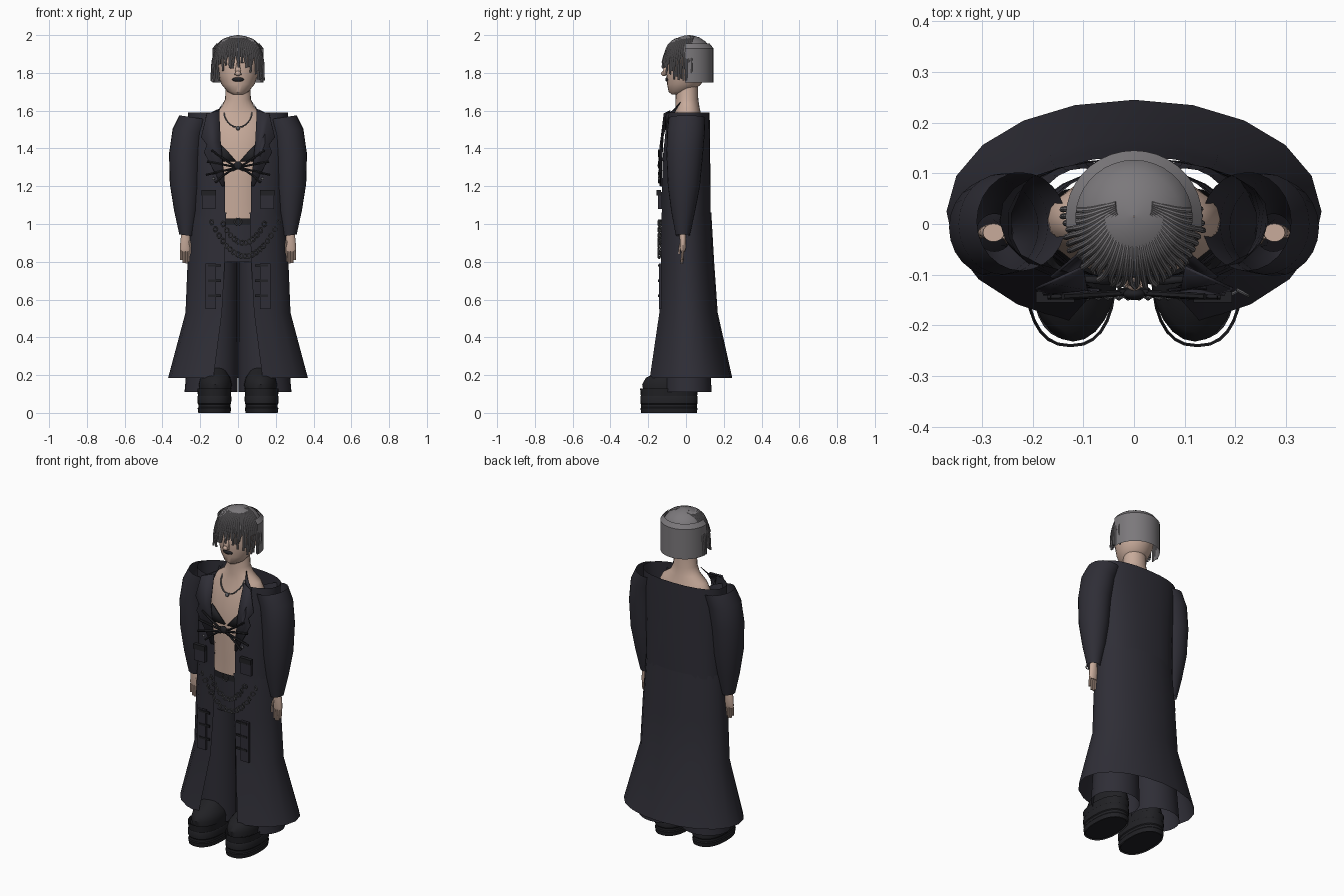
import bpy, bmesh, random
from math import sin, cos, pi, radians, acos
from mathutils import Vector

if "Cube" in bpy.data.objects:
    bpy.data.objects.remove(bpy.data.objects["Cube"])

random.seed(4)

def mat(name, c):
    m = bpy.data.materials.new(name)
    m.diffuse_color = (*c, 1)
    m.use_nodes = True
    m.node_tree.nodes["Principled BSDF"].inputs["Base Color"].default_value = m.diffuse_color
    return m

CLOTH = mat("dark_cloth", (0.028, 0.027, 0.037))
BLACK = mat("black_leather", (0.015, 0.015, 0.018))
SKIN = mat("skin", (0.58, 0.41, 0.33))
HAIR = mat("hair", (0.2, 0.19, 0.2))
METAL = mat("metal", (0.12, 0.12, 0.13))

def make(name, verts, faces, m):
    me = bpy.data.meshes.new(name)
    me.from_pydata(verts, [], faces)
    bm = bmesh.new()
    bm.from_mesh(me)
    bmesh.ops.recalc_face_normals(bm, faces=bm.faces)
    bm.to_mesh(me)
    bm.free()
    ob = bpy.data.objects.new(name, me)
    bpy.context.collection.objects.link(ob)
    me.materials.append(m)
    return ob

def power(v, e):
    return (1 if v >= 0 else -1) * abs(v) ** e

def loft(name, rings, m, n=24, exp=2.0, cap=False, side=1, tilt=0):
    """Closed tube through elliptical rings (cx, cy, z, rx, ry)."""
    v, f = [], []
    for cx, cy, z, rx, ry in rings:
        for i in range(n):
            a = 2 * pi * i / n
            v.append((side * (cx + rx * power(cos(a), 2 / exp)),
                      cy + ry * power(sin(a), 2 / exp), z + tilt * cos(a) * rx))
    for r in range(len(rings) - 1):
        for i in range(n):
            j = (i + 1) % n
            f.append((r * n + i, r * n + j, r * n + n + j, r * n + n + i))
    if cap:
        f += [tuple(range(n)), tuple(range(len(v) - n, len(v)))]
    return make(name, v, f, m)

def open_shell(name, rings, m, n=20, exp=2.3):
    """Sheet around the body, open at the front: (cy, z, rx, ry, half_gap)."""
    v, f = [], []
    for cy, z, rx, ry, gap in rings:
        a0 = -acos((gap / rx) ** (exp / 2))
        for i in range(n + 1):
            a = a0 + (pi - 2 * a0) * i / n
            v.append((rx * power(cos(a), 2 / exp), cy + ry * power(sin(a), 2 / exp), z))
    for r in range(len(rings) - 1):
        for i in range(n):
            k = r * (n + 1) + i
            f.append((k, k + 1, k + n + 2, k + n + 1))
    return make(name, v, f, m)

def panel(name, pts, m, thick=0.006, side=1):
    ob = make(name, [(side * x, y, z) for x, y, z in pts], [tuple(range(len(pts)))], m)
    s = ob.modifiers.new("thickness", "SOLIDIFY")
    s.thickness, s.offset = thick, 0
    return ob

def tubes(name, paths, r, m, res=2):
    cu = bpy.data.curves.new(name, "CURVE")
    cu.dimensions = "3D"
    cu.bevel_depth, cu.bevel_resolution, cu.resolution_u = r, res, 4
    cu.use_fill_caps = True
    for pts in paths:
        sp = cu.splines.new("BEZIER")
        sp.bezier_points.add(len(pts) - 1)
        for b, p in zip(sp.bezier_points, pts):
            b.co = p
            b.handle_left_type = b.handle_right_type = "AUTO"
    cu.materials.append(m)
    ob = bpy.data.objects.new(name, cu)
    bpy.context.collection.objects.link(ob)
    bpy.ops.object.select_all(action="DESELECT")
    bpy.context.view_layer.objects.active = ob
    ob.select_set(True)
    bpy.ops.object.convert(target="MESH")
    return ob

def ball(name, loc, scale, m):
    bpy.ops.mesh.primitive_uv_sphere_add(segments=20, ring_count=12, radius=1, location=loc)
    ob = bpy.context.object
    ob.name, ob.scale = name, scale
    ob.data.materials.append(m)
    return ob

def box(name, loc, size, m):
    bpy.ops.mesh.primitive_cube_add(size=1, location=loc)
    ob = bpy.context.object
    ob.name, ob.scale = name, size
    ob.data.materials.append(m)
    return ob

# Torso, neck and head
loft("torso", [(0, 0, .95, .17, .095), (0, 0, 1.1, .14, .098), (0, 0, 1.25, .15, .104),
               (0, 0, 1.42, .17, .104), (0, .01, 1.52, .17, .085), (0, .01, 1.58, .14, .07),
               (0, .008, 1.615, .09, .064), (0, .005, 1.66, .068, .06), (0, .005, 1.76, .065, .058)], SKIN)
loft("head", [(0, -.05, 1.685, .025, .025), (0, -.03, 1.7, .055, .062), (0, -.01, 1.74, .088, .09),
              (0, 0, 1.79, .105, .104), (0, .005, 1.86, .112, .112), (0, .01, 1.92, .102, .1),
              (0, .01, 1.97, .06, .06)], SKIN, cap=True)
panel("nose_bridge", [(-.008, -.105, 1.85), (.008, -.105, 1.85), (.018, -.115, 1.79), (-.018, -.115, 1.79)], SKIN, .02)
ball("nose_tip", (0, -.117, 1.797), (.016, .015, .014), SKIN)
ball("lips", (0, -.098, 1.765), (.032, .012, .012), BLACK)

# Hair: dome, back curtain and loose strands
loft("hair_dome", [(0, .015, 1.885, .125, .12), (0, .015, 1.93, .117, .114), (0, .015, 1.965, .092, .09),
                   (0, .015, 1.988, .056, .055), (0, .015, 1.998, .02, .02), (0, .015, 2, .001, .001)], HAIR, n=28)
hv = [(.135 * cos(a), .012 + .133 * sin(a), z) for z in (1.75, 1.93)
      for a in [radians(-8 + 196 * i / 20) for i in range(21)]]
hv += [(x * .85, .015 + (y - .015) * .85, 1.955) for x, y, z in hv[21:]]
make("hair_curtain", hv, [(k, k + 1, k + 22, k + 21) for r in (0, 21) for k in range(r, r + 20)], HAIR)
paths = []
for i in range(34):
    a = radians(172 + 196 * i / 33)
    c, s = cos(a), sin(a)
    tip = 1.75 + random.random() * .03 if abs(c) > .8 else 1.79 + random.random() * .07
    w = random.uniform(-.012, .012)
    paths.append([(.035 * c, .035 + .03 * s, 1.99), (.09 * c, .015 + .09 * s, 1.965),
                  (.127 * c, .012 + .125 * s, 1.895), (.133 * c + w, .01 + .134 * s, tip)])
tubes("hair_strands", paths, .0058, HAIR)

# Coat body and flared skirt
open_shell("coat_body", [(0, 1.04, .243, .13, .07), (0, 1.2, .243, .13, .07), (0, 1.35, .25, .128, .085),
                         (.005, 1.48, .26, .122, .11), (.01, 1.59, .265, .115, .13)], CLOTH)
open_shell("coat_skirt", [(.02, .185, .37, .225, .13), (.01, .53, .278, .158, .085),
                          (.006, .8, .267, .143, .07), (0, 1.06, .25, .134, .062)], CLOTH, n=18, exp=2.05)

# Trousers
loft("trouser_hips", [(0, 0, .8, .2, .112), (0, 0, .9, .195, .112), (0, 0, 1.03, .175, .112)], CLOTH)
loft("belt", [(0, 0, .995, .18, .116), (0, 0, 1.03, .178, .116)], BLACK)

for s, lr in ((1, "left"), (-1, "right")):
    loft(lr + "_trouser_leg", [(.143, .01, .11, .14, .125), (.128, .005, .45, .126, .118),
                               (.108, 0, .8, .106, .112), (.1, 0, .9, .098, .11)], CLOTH, side=s)
    # Sleeves, open at the shoulder
    loft(lr + "_sleeve", [(.222, .005, 1.562, .088, .097), (.258, 0, 1.49, .088, .1), (.277, -.007, 1.36, .088, .096),
                          (.279, -.011, 1.2, .082, .085), (.276, -.015, 1.06, .062, .062),
                          (.275, -.017, .94, .036, .037)], CLOTH, side=s, tilt=.15)
    # Hands
    loft(lr + "_palm", [(.277, -.017, .96, .021, .018), (.278, -.016, .92, .026, .017),
                        (.279, -.016, .87, .029, .015), (.279, -.017, .855, .026, .011)], SKIN, 16, cap=True, side=s)
    fingers = [[(s * (.258 + .014 * k), -.016, .87), (s * (.257 + .0145 * k), -.02, .83),
                (s * (.258 + .014 * k), -.022, (.8, .79, .793, .81)[k])] for k in range(4)]
    fingers.append([(s * .258, -.022, .91), (s * .247, -.032, .87), (s * .248, -.034, .84)])
    tubes(lr + "_fingers", fingers, .0068, SKIN)
    # Platform boots
    loft(lr + "_sole", [(.125, -.09, .004, .078, .138), (.125, -.09, .12, .078, .138)], BLACK, 28, 2.4, True, s)
    wall = [(0, .085, .147), (.025, .089, .151), (.03, .085, .147), (.045, .085, .147), (.05, .089, .151),
            (.085, .09, .152), (.09, .087, .149), (.13, .091, .153)]
    loft(lr + "_sole_wall", [(.125, -.09, z, a, b) for z, a, b in wall], BLACK, 28, 2.4, side=s)
    loft(lr + "_boot_upper", [(.12, -.085, .1, .08, .138), (.12, -.085, .15, .088, .147), (.12, -.08, .185, .08, .133),
                              (.12, -.065, .21, .064, .1), (.12, -.02, .25, .058, .07),
                              (.12, .005, .38, .06, .065)], BLACK, side=s)
    # Lapels with a standing collar point
    panel(lr + "_lapel", [(.1, -.085, 1.6), (.165, -.115, 1.585), (.195, -.128, 1.46), (.165, -.136, 1.42),
                          (.18, -.138, 1.38), (.085, -.136, 1.2), (.068, -.13, 1.2), (.092, -.128, 1.44)], CLOTH, side=s)
    panel(lr + "_collar", [(.078, -.03, 1.645), (.1, -.05, 1.61), (.165, -.105, 1.58),
                           (.12, -.11, 1.5), (.098, -.07, 1.6)], CLOTH, .004, s)
    # Top garment, pockets and hardware
    panel(lr + "_cup", [(.008, -.112, 1.33), (.12, -.112, 1.33), (.1, -.108, 1.43), (.06, -.114, 1.39)], BLACK, .012, s)
    box(lr + "_chest_pocket", (s * .155, -.138, 1.125), (.07, .022, .09), CLOTH)
    box(lr + "_pocket_flap", (s * .155, -.144, 1.165), (.076, .022, .03), BLACK)
    box(lr + "_thigh_pocket", (s * .145, -.137, .67), (.055, .014, .24), CLOTH)
    for z in (.62, .7, .78):
        box(lr + "_thigh_strap", (s * .125, -.143, z), (.07, .008, .012), BLACK)
    ball(lr + "_stud", (s * .13, -.143, 1.24), (.008, .006, .008), METAL)

# Crossed chest straps
straps = []
for s in (1, -1):
    for x, z in ((.14, 1.39), (.165, 1.33), (.17, 1.26), (.12, 1.22)):
        straps.append([(-s * .03, -.132, 1.3 + (1.3 - z) * .2), (s * .05, -.138, 1.3 + (z - 1.3) * .3), (s * x, -.143, z)])
tubes("chest_straps", straps, .0065, BLACK, 1)
ball("strap_knot", (0, -.138, 1.31), (.022, .012, .022), BLACK)

# Necklace and choker
tubes("necklace", [[(-.075, -.02, 1.615), (-.062, -.075, 1.55), (0, -.098, 1.512), (.062, -.075, 1.55),
                    (.075, -.02, 1.615)]], .004, METAL, 1)
ball("pendant", (0, -.105, 1.508), (.011, .009, .012), METAL)

# Belt buckle and hanging chains of ring links
def link(name, loc, r, rot):
    bpy.ops.mesh.primitive_torus_add(location=loc, rotation=rot, major_radius=r, minor_radius=.0035,
                                     major_segments=14, minor_segments=6)
    bpy.context.object.name = name
    bpy.context.object.data.materials.append(METAL)

link("buckle", (0, -.124, 1.012), .018, (pi / 2, 0, 0))
for x0, x1, ztop, sag, n in ((-.14, .215, 1.01, .18, 19), (-.08, .14, 1.0, .1, 12)):
    for i in range(n):
        t = i / (n - 1)
        link("chain_link", (x0 + (x1 - x0) * t, -.142 + .025 * max(0, t - .75), ztop - sag * 4 * t * (1 - t)),
             .012, (pi / 2, 0, .5 if i % 2 else -.5))

# Smooth shading with sharp edges kept
bpy.ops.object.select_all(action="DESELECT")
for ob in bpy.data.objects:
    if ob.type == "MESH":
        ob.select_set(True)
        bpy.context.view_layer.objects.active = ob
bpy.ops.object.shade_smooth_by_angle(angle=radians(35))
